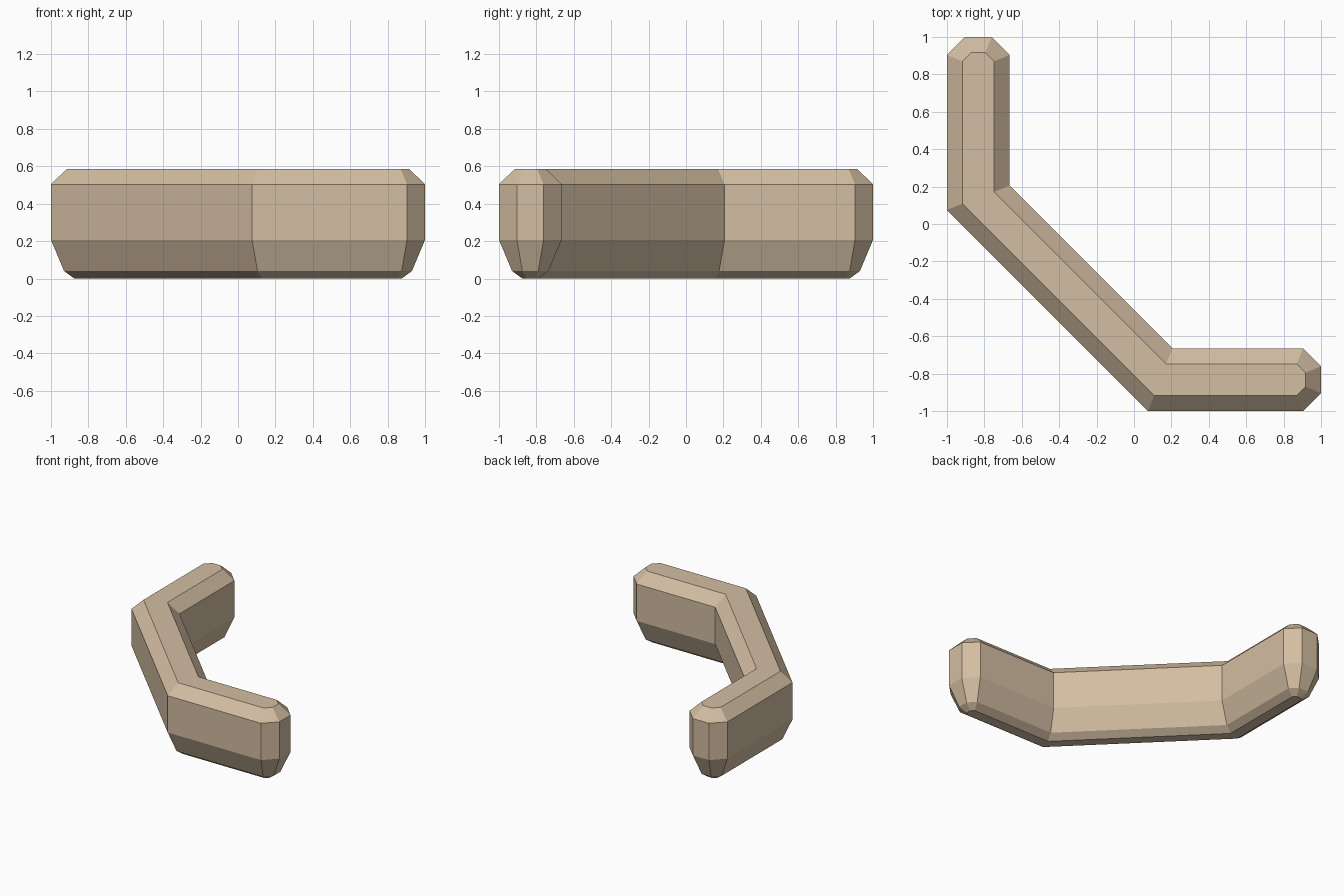
import bpy, bmesh
from mathutils import Vector

cube = bpy.data.objects.get("Cube")
if cube:
    bpy.data.objects.remove(cube, do_unlink=True)

# Single sandstone colour
stone = bpy.data.materials.new("pale sandstone")
stone.use_nodes = True
stone.diffuse_color = (0.65, 0.51, 0.36, 1)
stone.node_tree.nodes["Principled BSDF"].inputs["Base Color"].default_value = stone.diffuse_color

# Half of the plan outline, counter-clockwise, mirrored across the line x = y
half = [(0.075, -1), (0.904, -1), (1, -0.904), (1, -0.761), (0.904, -0.665), (0.206, -0.665)]
outline = [Vector(p) for p in half + [(y, x) for x, y in reversed(half)]]


def inset(points, d):
    """Move every edge of a closed outline inwards by d, with mitred corners."""
    result = []
    for i, p in enumerate(points):
        a = (p - points[i - 1]).normalized()
        b = (points[(i + 1) % len(points)] - p).normalized()
        na, nb = Vector((-a.y, a.x)), Vector((-b.y, b.x))
        result.append(p + (na + nb) * d / (1 + na.dot(nb)))
    return result


# Stack of (height, inset) rings, from the base to the bevelled top
levels = [(0, 0.125), (0.04, 0.07), (0.207, 0), (0.503, 0), (0.585, 0.083)]

bm = bmesh.new()
rings = [[bm.verts.new((p.x, p.y, z)) for p in inset(outline, d)] for z, d in levels]
n = len(outline)
for low, high in zip(rings, rings[1:]):
    for i in range(n):
        j = (i + 1) % n
        bm.faces.new((low[i], low[j], high[j], high[i]))
bm.faces.new(rings[-1])
bm.faces.new(reversed(rings[0]))
bmesh.ops.recalc_face_normals(bm, faces=bm.faces)

mesh = bpy.data.meshes.new("angled_wall")
bm.to_mesh(mesh)
bm.free()
mesh.materials.append(stone)
bpy.context.collection.objects.link(bpy.data.objects.new("angled_wall", mesh))
